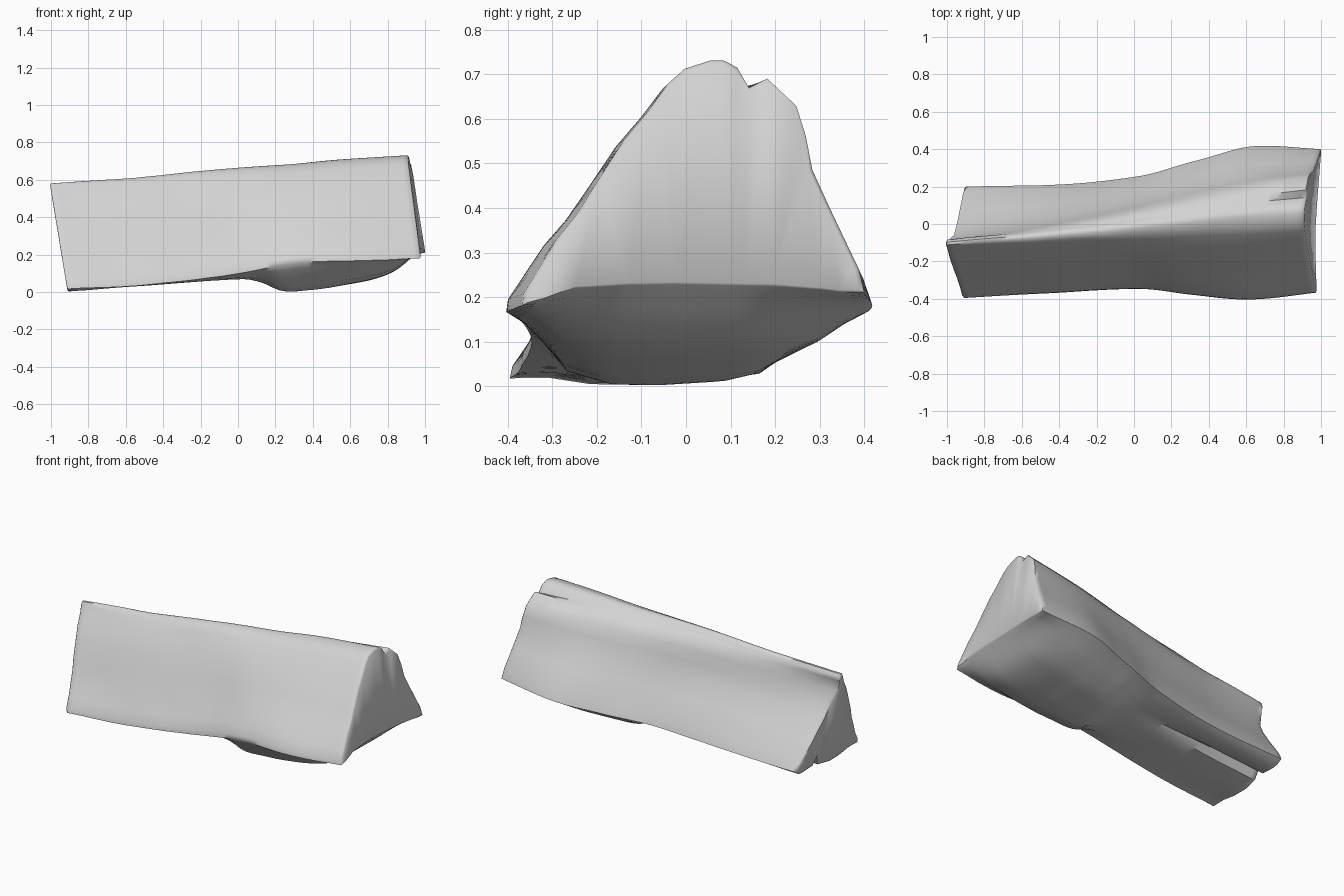
import bpy
import bmesh
from mathutils import Vector, noise

cube = bpy.data.objects.get("Cube")
if cube:
    bpy.data.objects.remove(cube)

STEPS = 64
SPAN = (-1, -.5, 0, .3, .6, 1)

# Long edges of the wedge: sideways position and height along the length
FRONT_Y = (-.4, -.37, -.345, -.38, -.405, -.365)
FRONT_Z = (.01, .04, .1, .155, .165, .18)
RIDGE_Y = (-.115, -.08, -.03, 0, .03, .06)
RIDGE_Z = (.575, .61, .66, .68, .705, .73)
BACK_Y = (.2, .21, .255, .34, .415, .4)
BACK_Z = (.05, .065, .11, .14, .17, .21)

# Underside depth, dipping at the knot
KNOT_X = (-1, -.5, 0, .1, .2, .35, .5, .8, 1)
KNOT_Z = (.01, .04, .07, .05, .005, .01, .03, .1, .25)

# Face profiles: position up or down the face, bulge at thin end, bulge at thick end
FRONT_FACE = ((0, 0, 0), (.05, -.01, -.02), (.15, 0, -.03), (.27, 0, -.04), (.38, 0, -.035),
              (.5, -.01, -.045), (.68, -.01, -.06), (.8, -.01, -.06), (.91, 0, -.06),
              (.97, 0, -.045), (1, 0, 0))
BACK_FACE = ((0, .015, .03), (.03, .015, .05), (.06, .01, .065), (.075, 0, .1), (.19, -.03, .125),
             (.32, -.05, .1), (.47, -.05, .065), (.66, -.03, .045), (.9, 0, .02), (1, 0, 0))
NOTCH = len(FRONT_FACE) + 2
# Underside: position, crack depth at thin end, knot weight
UNDERSIDE = ((.06, -.015, .2), (.12, -.01, .45), (.26, .01, .85), (.34, .07, .95), (.38, 0, .97),
             (.55, -.01, 1), (.7, -.01, 1), (.85, 0, .8), (.95, 0, .2))


def mix(a, b, t):
    return a + (b - a) * t


def rail(keys, values, x):
    """Smooth interpolation through keyed values."""
    x = min(max(x, keys[0]), keys[-1])
    i = max(k for k in range(len(keys) - 1) if keys[k] <= x)

    def slope(k):
        lo, hi = max(k - 1, 0), min(k + 1, len(keys) - 1)
        return (values[hi] - values[lo]) / (keys[hi] - keys[lo])

    w = keys[i + 1] - keys[i]
    t = (x - keys[i]) / w
    ease = t * t * (3 - 2 * t)
    return (mix(values[i], values[i + 1], ease)
            + w * t * (1 - t) * ((1 - t) * slope(i) - t * slope(i + 1)))


def section(t):
    """One cross-section ring, with both ends cut on a slant."""
    x = mix(-.95, .97, t)
    fy, fz, ry, rz, by, bz = (rail(SPAN, r, x) for r in
                              (FRONT_Y, FRONT_Z, RIDGE_Y, RIDGE_Z, BACK_Y, BACK_Z))
    low = rail(KNOT_X, KNOT_Z, x)
    ring = [(mix(fy, ry, s) + mix(a, b, t), mix(fz, rz, s)) for s, a, b in FRONT_FACE]
    ring += [(mix(ry, by, s) + mix(a, b, t), mix(rz, bz, s)) for s, a, b in BACK_FACE]
    # Notch in the ridge, only near the thick end
    y, z = ring[NOTCH]
    ring[NOTCH] = (y, z - .03 * max(0, (t - .8) / .2))
    for s, crack, weight in UNDERSIDE:
        base = mix(bz, fz, s)
        ring.append((mix(by, fy, s), mix(base, low, weight) + crack * max(0, 1 - 1.8 * t)))
    points = []
    for y, z in ring:
        left = -.905 - .165 * z + (.015 if y > -.07 else 0)
        right = .9 + (.73 - z) * .13 + .07 * max(0, y)
        p = Vector((mix(left, right, t), y, z))
        # Gentle grain, stretched along the length
        grain = noise.noise_vector(Vector((p.x * 2.5, y * 7, z * 7))) * .006
        points.append(p + Vector((0, grain.y, abs(grain.z))))
    return points


def rounded_end(points, push):
    centre = sum(points, Vector()) / len(points)
    return [p.lerp(centre, .03) + Vector((push, 0, 0)) for p in points]


# Split log: rings joined along the length and closed at both ends
rings = [section(i / STEPS) for i in range(STEPS + 1)]
rings = [rounded_end(rings[0], -.006)] + rings + [rounded_end(rings[-1], .006)]

bm = bmesh.new()
loops = [[bm.verts.new(p) for p in ring] for ring in rings]
count = len(loops[0])
for a, b in zip(loops, loops[1:]):
    for j in range(count):
        k = (j + 1) % count
        bm.faces.new((a[j], a[k], b[k], b[j]))
bm.faces.new(loops[0])
bm.faces.new(loops[-1])
bmesh.ops.triangulate(bm, faces=[f for f in bm.faces if len(f.verts) > 4])
bmesh.ops.recalc_face_normals(bm, faces=bm.faces)
mesh = bpy.data.meshes.new("split_log")
bm.to_mesh(mesh)
bm.free()

log = bpy.data.objects.new("split_log", mesh)
bpy.context.collection.objects.link(log)

# Plain pale grey all over
grey = bpy.data.materials.new("pale_grey")
grey.use_nodes = True
colour = (.65, .65, .65, 1)
grey.diffuse_color = colour
grey.node_tree.nodes["Principled BSDF"].inputs["Base Color"].default_value = colour
mesh.materials.append(grey)

bpy.context.view_layer.objects.active = log
log.select_set(True)
bpy.ops.object.shade_smooth_by_angle(angle=1)
